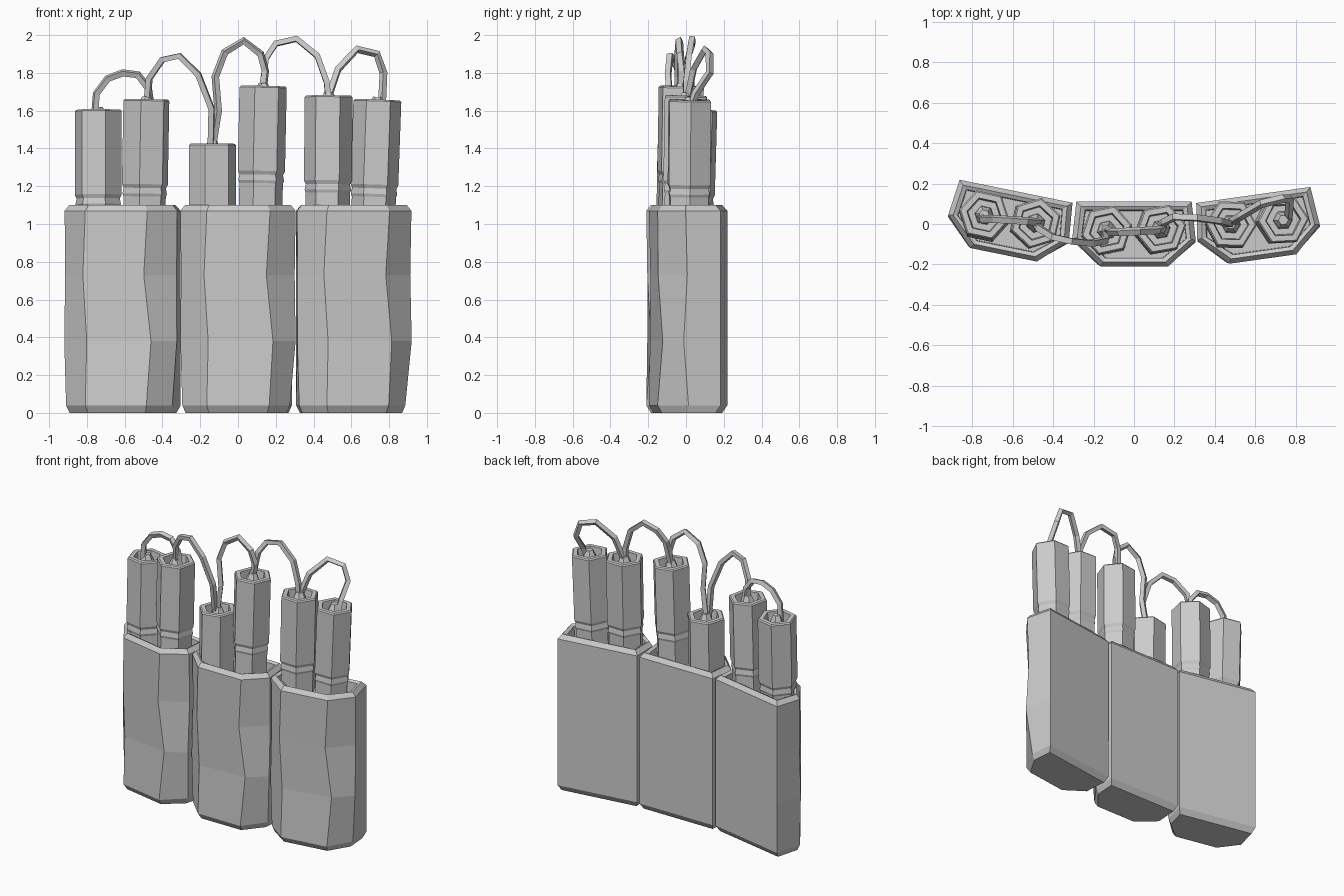
import bpy, bmesh
from math import cos, sin, radians, pi
from mathutils import Vector, Matrix

if "Cube" in bpy.data.objects:
    bpy.data.objects.remove(bpy.data.objects["Cube"])


def loft(name, rings, matrix):
    """Skin a stack of equal-length point rings and cap both ends."""
    bm = bmesh.new()
    rows = [[bm.verts.new(p) for p in ring] for ring in rings]
    for a, b in zip(rows, rows[1:]):
        for i in range(len(a)):
            j = (i + 1) % len(a)
            bm.faces.new((a[i], a[j], b[j], b[i]))
    bm.faces.new(rows[0][::-1])
    bm.faces.new(rows[-1])
    bmesh.ops.recalc_face_normals(bm, faces=bm.faces)
    mesh = bpy.data.meshes.new(name)
    bm.to_mesh(mesh)
    bm.free()
    ob = bpy.data.objects.new(name, mesh)
    ob.matrix_world = matrix
    bpy.context.collection.objects.link(ob)
    return ob


# Pouch: flat back, faceted sides and front (left, front left, front right, right)
def section(z, l, fl, fr, r):
    outline = [(-0.285, 0.16), l, fl, fr, r, (0.285, 0.16)]
    return [(x, y, z) for x, y in outline]


def resize(ring, sx, sy, z):
    return [(x * sx, y * sy, z) for x, y, _ in ring]


levels = [
    section(0.04, (-0.295, -0.03), (-0.165, -0.16), (0.165, -0.16), (0.275, -0.01)),
    section(0.38, (-0.305, -0.03), (-0.158, -0.155), (0.185, -0.135), (0.305, -0.04)),
    section(0.73, (-0.302, -0.02), (-0.18, -0.15), (0.15, -0.155), (0.300, -0.02)),
    section(1.07, (-0.305, -0.02), (-0.165, -0.16), (0.17, -0.16), (0.305, -0.03)),
]
top = levels[-1]
pouch_rings = ([resize(levels[0], 0.94, 0.85, 0)] + levels +
               [resize(top, 0.92, 0.86, 1.10), resize(top, 0.85, 0.74, 1.09),
                resize(top, 0.84, 0.72, 1.0)])
for name, x, y, turn in (("left_pouch", -0.615, 0.005, -11.5),
                         ("middle_pouch", 0, -0.05, 0),
                         ("right_pouch", 0.612, -0.015, 8)):
    loft(name, pouch_rings,
         Matrix.Translation((x, y, 0)) @ Matrix.Rotation(radians(turn), 4, 'Z'))


# Hexagonal tubes with a lower groove and a recessed top
def hexagon(r, z, turn):
    return [(r * cos(turn + i * pi / 3), r * sin(turn + i * pi / 3), z) for i in range(6)]


tube_profile = [(0.117, -0.75), (0.117, -0.515), (0.123, -0.50), (0.117, -0.47),
                (0.127, -0.45), (0.127, -0.008), (0.119, 0), (0.088, 0), (0.082, -0.06)]
plug_profile = [(0.05, -0.07), (0.045, -0.03), (0.025, 0.015)]
# base x, base y, top x, top y, top z, turn
tubes = [(-0.74, 0.03, -0.74, 0.045, 1.605, -12),
         (-0.495, 0.0, -0.485, 0.005, 1.66, 17),
         (-0.135, -0.035, -0.135, -0.03, 1.425, 12),
         (0.12, -0.035, 0.133, -0.025, 1.73, 10),
         (0.475, -0.01, 0.48, 0.0, 1.68, -2),
         (0.718, 0.015, 0.738, 0.02, 1.658, 3)]
for n, (bx, by, tx, ty, tz, turn) in enumerate(tubes, 1):
    axis = Vector((tx - bx, ty - by, tz - 1.1))
    tilt = Vector((0, 0, 1)).rotation_difference(axis).to_matrix().to_4x4()
    place = Matrix.Translation((tx, ty, tz)) @ tilt
    loft(f"tube_{n}", [hexagon(r, z, radians(turn)) for r, z in tube_profile], place)
    loft(f"wire_plug_{n}", [hexagon(r, z, radians(turn)) for r, z in plug_profile], place)

# Square-section wires looping from tube to tube
wires = [
    [(-0.76, .03, 1.56), (-0.75, .025, 1.69), (-0.69, .025, 1.77), (-0.61, .02, 1.80),
     (-0.53, .015, 1.79), (-0.475, .01, 1.72), (-0.46, .01, 1.61)],
    [(-0.485, .01, 1.61), (-0.47, -.02, 1.77), (-0.40, -.065, 1.87), (-0.31, -.085, 1.89),
     (-0.21, -.095, 1.79), (-0.14, -.08, 1.61), (-0.145, -.04, 1.38)],
    [(-0.14, -.03, 1.38), (-0.105, -.04, 1.60), (-0.12, -.04, 1.78), (-0.07, -.04, 1.91),
     (0.03, -.035, 1.97), (0.12, -.03, 1.90), (0.145, -.02, 1.81), (0.13, -.02, 1.68)],
    [(0.12, -.02, 1.68), (0.15, .01, 1.88), (0.20, .035, 1.955), (0.31, .03, 1.98),
     (0.42, .015, 1.89), (0.47, 0, 1.75), (0.48, 0, 1.63)],
    [(0.465, 0, 1.63), (0.53, .04, 1.82), (0.63, .10, 1.925), (0.735, .125, 1.90),
     (0.77, .125, 1.80), (0.765, .05, 1.69), (0.76, .02, 1.60)],
]
for n, path in enumerate(wires, 1):
    curve = bpy.data.curves.new(f"wire_{n}", 'CURVE')
    curve.dimensions = '3D'
    curve.bevel_depth = 0.021
    curve.bevel_resolution = 0
    curve.use_fill_caps = True
    spline = curve.splines.new('POLY')
    spline.points.add(len(path) - 1)
    for point, co in zip(spline.points, path):
        point.co = (*co, 1)
    spline.use_smooth = False
    bpy.context.collection.objects.link(bpy.data.objects.new(f"wire_{n}", curve))
